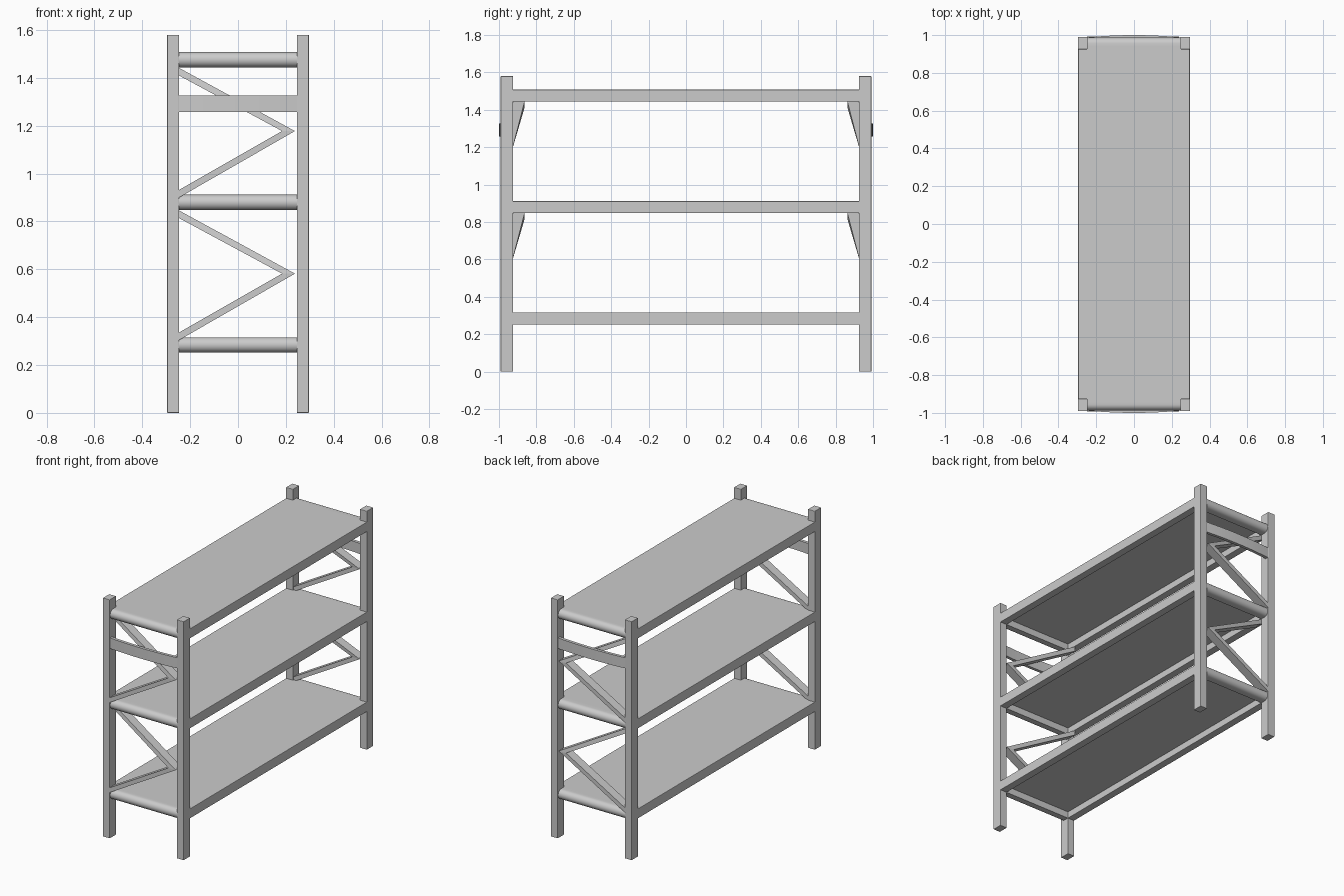
import bpy, math

if "Cube" in bpy.data.objects:
    bpy.data.objects.remove(bpy.data.objects["Cube"])

PX, PY = 0.271, 0.958          # post centre
WX, WY = 0.05, 0.066           # post section
TOPS = [0.316, 0.912, 1.508]   # shelf top heights
H = 0.064                      # shelf frame height


def make(name, verts, faces, smooth=False):
    me = bpy.data.meshes.new(name)
    me.from_pydata(verts, [], faces)
    ob = bpy.data.objects.new(name, me)
    bpy.context.collection.objects.link(ob)
    bpy.ops.object.select_all(action='DESELECT')
    ob.select_set(True)
    bpy.context.view_layer.objects.active = ob
    bpy.ops.object.mode_set(mode='EDIT')
    bpy.ops.mesh.select_all(action='SELECT')
    bpy.ops.mesh.normals_make_consistent(inside=False)
    bpy.ops.object.mode_set(mode='OBJECT')
    if smooth:
        bpy.ops.object.shade_smooth_by_angle(angle=math.radians(35))
    return ob


def loft(name, sections, smooth=False):
    """Join equal-sized closed sections into a capped solid."""
    n = len(sections[0])
    verts = [p for s in sections for p in s]
    faces = [tuple(range(n)), tuple(range(len(verts) - n, len(verts)))]
    for k in range(len(sections) - 1):
        for i in range(n):
            j = (i + 1) % n
            faces.append((k * n + i, k * n + j, (k + 1) * n + j, (k + 1) * n + i))
    return make(name, verts, faces, smooth)


def box(name, x0, x1, y0, y1, z0, z1, bevel=0):
    ob = loft(name, [[(x0, y0, z), (x1, y0, z), (x1, y1, z), (x0, y1, z)] for z in (z0, z1)])
    if bevel:
        m = ob.modifiers.new("bevel", 'BEVEL')
        m.width, m.segments = bevel, 2
    return ob


XI = PX - WX / 2   # inner faces of the posts
YI = PY - WY / 2

# Corner posts
for sx in (-1, 1):
    for sy in (-1, 1):
        box("corner_post", sx * PX - WX / 2, sx * PX + WX / 2,
            sy * PY - WY / 2, sy * PY + WY / 2, 0, 1.58, 0.002)

for top in TOPS:
    # Shelf board, flush with the frame top
    box("shelf_board", -XI - 0.01, XI + 0.01, -YI - 0.02, YI + 0.02, top - 0.02, top)
    # Long side rails
    for s in (-1, 1):
        box("side_rail", s * PX - WX / 2, s * PX + WX / 2, -YI - 0.005, YI + 0.005,
            top - H, top, 0.003)
    # End rails with a rounded outer face
    for s in (-1, 1):
        r = H / 2
        prof = [(YI, top), (YI, top - H)]
        for i in range(13):
            a = -math.pi / 2 + math.pi * i / 12
            prof.append((PY - 0.003 + r * math.cos(a), top - r + r * math.sin(a)))
        loft("end_rail", [[(x, s * y, z) for y, z in prof] for x in (-XI - 0.005, XI + 0.005)], True)

for s in (-1, 1):
    # Slightly bowed end band between the posts
    secs = []
    for i in range(17):
        t = -1 + i / 8
        y = 0.988 + 0.012 * (1 - t * t)
        secs.append([(t * XI, s * (y - d), z)
                     for d, z in ((0, 1.257), (0, 1.327), (0.02, 1.327), (0.02, 1.257))])
    loft("end_band", secs, True)

    # Chevron braces, upper arm leaning inward
    for top in TOPS[1:]:
        hi, lo = top - H, top - 0.596
        mid = (hi + lo) / 2
        secs = []
        for yc, outer, inner in ((0.893, (-0.25, hi), (-0.25, hi - 0.032)),
                                 (0.962, (0.238, mid), (0.184, mid)),
                                 (0.962, (-0.25, lo - 0.002), (-0.25, lo + 0.03))):
            secs.append([(p[0], s * (yc + d), p[1])
                         for p, d in ((outer, 0.03), (inner, 0.03), (inner, -0.03), (outer, -0.03))])
        # Bottom section runs down into the rail so the arm tip is buried
        secs[2] = [(x, y, z - 0.012) for x, y, z in secs[2]]
        loft("chevron_brace", secs)
